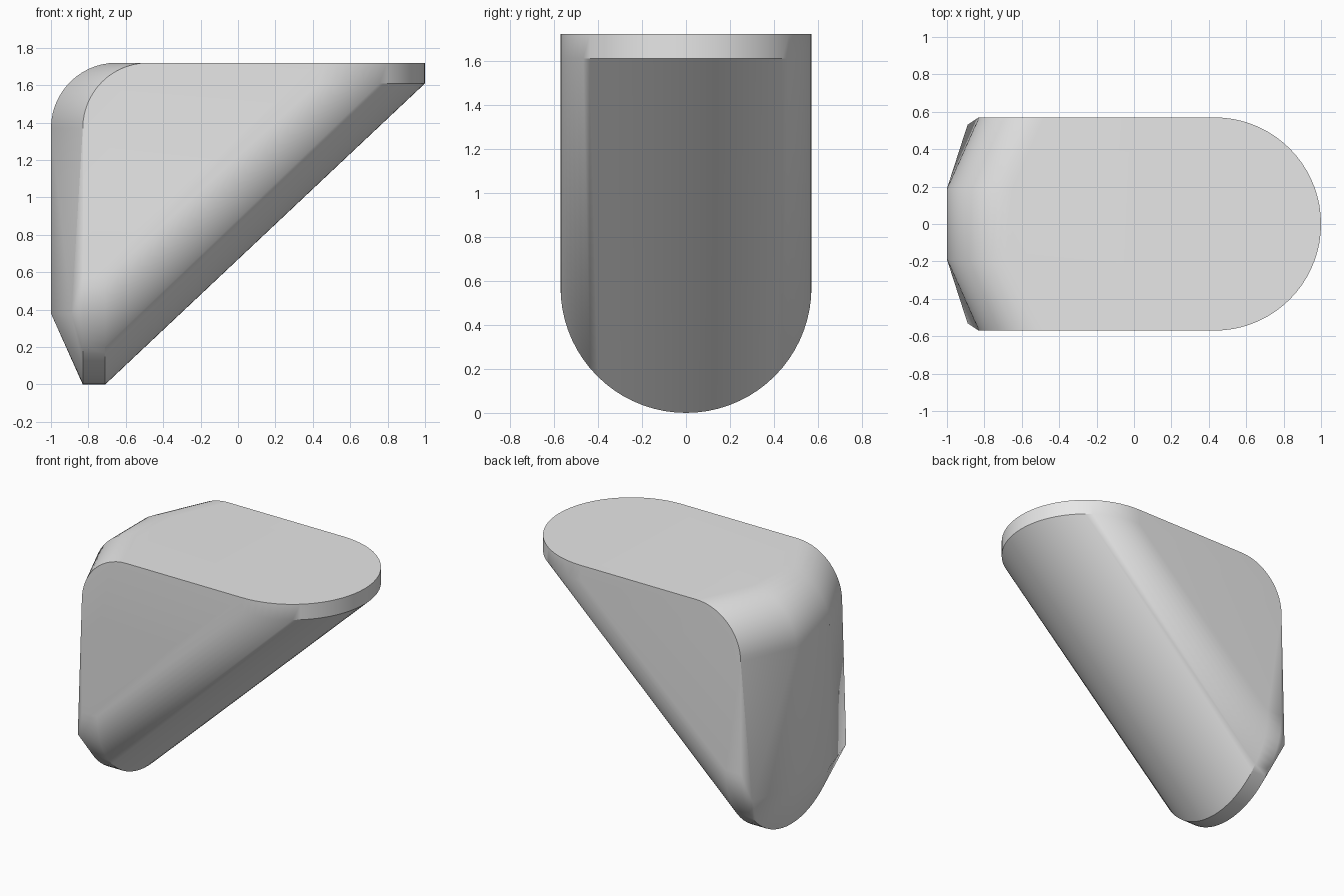
import bpy, bmesh
from math import sin, cos, pi

if "Cube" in bpy.data.objects:
    bpy.data.objects.remove(bpy.data.objects["Cube"], do_unlink=True)

HALF = 0.57      # half width, and radius of both round ends
TOP = 1.72
RIM = 1.61       # underside of the top plate
BACK = -0.83     # back plate face, before the raised bevelled centre
BEVEL = 0.17     # depth of the bevelled centre
INNER = 0.19     # half width of the bevelled centre
CORNER = 0.35    # radius of the upper back corner


def arc(start, end, steps):
    """Unit circle points between two angles."""
    for i in range(steps + 1):
        a = start + (end - start) * i / steps
        yield cos(a), sin(a)


points = []

# Top plate with its round end
for c, s in arc(-pi / 2, pi / 2, 36):
    for z in (RIM, TOP):
        points.append((1 - HALF + HALF * c, HALF * s, z))

# Back plate with its round lower end
for c, s in arc(pi, 2 * pi, 36):
    for x in (BACK, BACK + 0.12):
        points.append((x, HALF * c, HALF + HALF * s))

# Rounded upper back corner, stepped in towards both sides
for y, x in ((INNER, BACK - BEVEL), (HALF, BACK)):
    for side in (-1, 1):
        for c, s in arc(pi / 2, pi, 14):
            points.append((x + CORNER + CORNER * c, side * y,
                           TOP - CORNER + CORNER * s))

# Lower corners of the bevelled centre
for side in (-1, 1):
    points.append((BACK - BEVEL, side * INNER, 0.38))
    points.append((-0.89, side * 0.53, 0.38))

# Skin the two plates into one solid wedge
bm = bmesh.new()
for p in points:
    bm.verts.new(p)
bmesh.ops.remove_doubles(bm, verts=bm.verts[:], dist=0.0005)
hull = bmesh.ops.convex_hull(bm, input=bm.verts[:])
loose = {g for g in hull["geom_interior"] + hull["geom_unused"]
         if isinstance(g, bmesh.types.BMVert)}
bmesh.ops.delete(bm, geom=list(loose), context="VERTS")
bmesh.ops.dissolve_limit(bm, angle_limit=0.005, verts=bm.verts[:],
                         edges=bm.edges[:])
bmesh.ops.recalc_face_normals(bm, faces=bm.faces[:])
mesh = bpy.data.meshes.new("wedge_body")
bm.to_mesh(mesh)
bm.free()

body = bpy.data.objects.new("wedge_body", mesh)
bpy.context.collection.objects.link(body)

# Plain grey
grey = bpy.data.materials.new("light_grey")
grey.use_nodes = True
colour = (0.8, 0.8, 0.8, 1)
grey.diffuse_color = colour
for node in grey.node_tree.nodes:
    if node.type == "BSDF_PRINCIPLED":
        node.inputs["Base Color"].default_value = colour
mesh.materials.append(grey)

bpy.ops.object.select_all(action="DESELECT")
body.select_set(True)
bpy.context.view_layer.objects.active = body
bpy.ops.object.shade_smooth_by_angle(angle=pi / 6)
